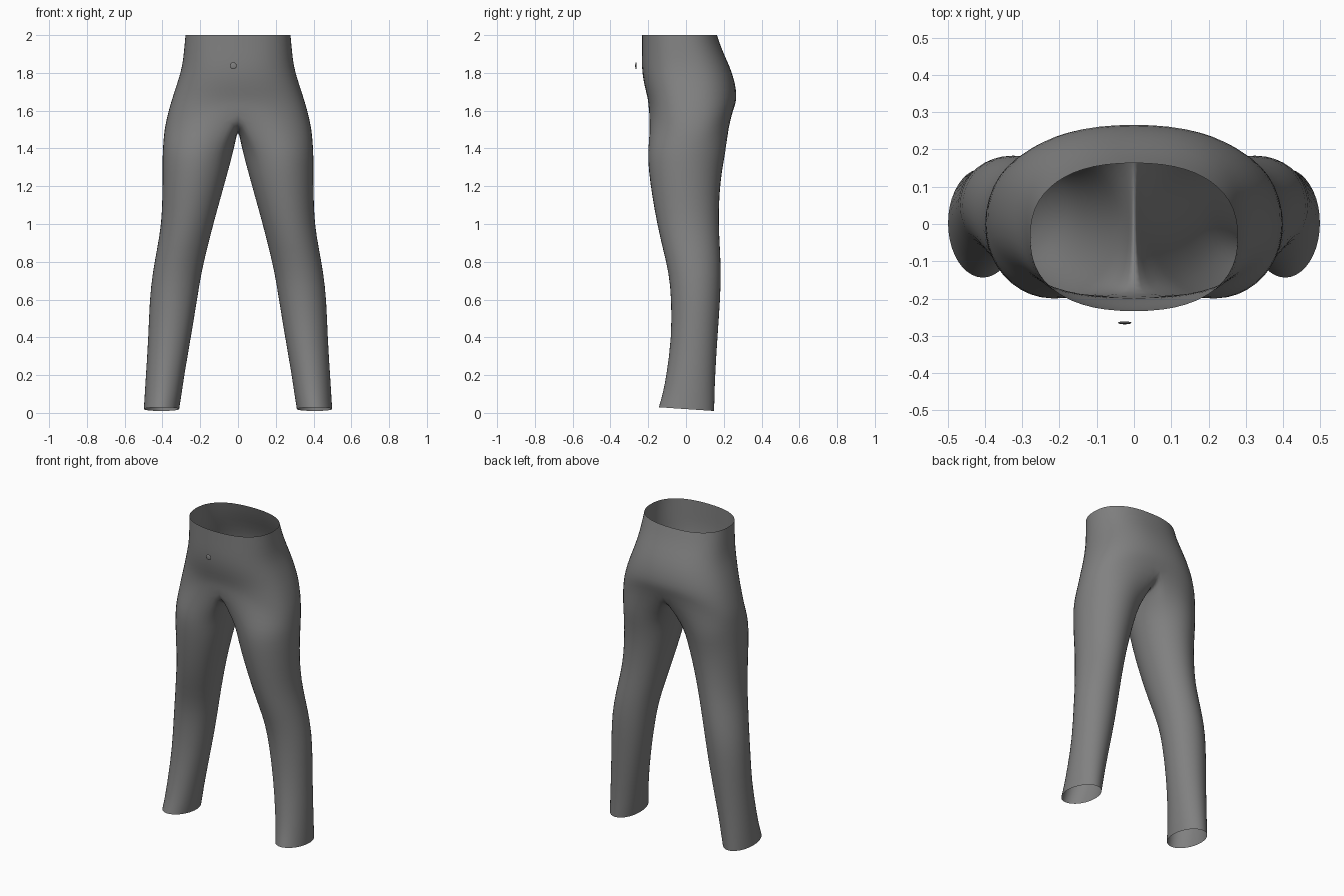
import bpy, bmesh
from math import sin, cos, pi, radians
from mathutils import Vector

cube = bpy.data.objects.get("Cube")
if cube:
    bpy.data.objects.remove(cube, do_unlink=True)


def material(name, value):
    m = bpy.data.materials.new(name)
    m.use_nodes = True
    m.diffuse_color = (value, value, value, 1)
    m.node_tree.nodes["Principled BSDF"].inputs["Base Color"].default_value = m.diffuse_color
    return m


cloth = material("grey cloth", 0.22)

OUTER, INNER = 15, 8      # points round the outside of a leg and along the inseam
SPLIT = radians(125)      # where outside and inseam meet on a leg ring


def power(v, e):
    return (abs(v) ** e) * (1 if v >= 0 else -1)


def hip_arc(z, half_width, front, back, rise=0):
    """Half ring from the front centre, round the side, to the back centre."""
    pts = []
    for i in range(OUTER):
        a = -pi / 2 + pi * i / (OUTER - 1)
        x = half_width * power(cos(a), 0.85) if 0 < i < OUTER - 1 else 0
        y = (front + back) / 2 + (back - front) / 2 * power(sin(a), 0.85)
        pts.append(Vector((x, y, z + rise * abs(sin(a)) ** 3)))
    return pts


def leg_ring(z, outside, inside, front, back, tilt=0):
    """Full ring starting at the front of the inseam."""
    pts = []
    for i in range(OUTER + INNER):
        if i < OUTER:
            a = -SPLIT + 2 * SPLIT * i / (OUTER - 1)
        else:
            a = SPLIT + (2 * pi - 2 * SPLIT) * (i - OUTER + 1) / (INNER + 1)
        pts.append(Vector(((outside + inside) / 2 + (outside - inside) / 2 * cos(a),
                           (front + back) / 2 + (back - front) / 2 * sin(a),
                           z - tilt * sin(a))))
    return pts


# Hips, waist downwards
hips = [hip_arc(2.0, .28, -.235, .165),
        hip_arc(1.92, .287, -.235, .192),
        hip_arc(1.83, .297, -.236, .235),
        hip_arc(1.75, .322, -.226, .261),
        hip_arc(1.66, .352, -.207, .270, .02),
        hip_arc(1.58, .375, -.200, .264, .06)]

# Lowest hip ring, closed by the crotch curve from back to front
crotch = hip_arc(1.5, .392, -.198, .25, .1)
for i in range(INNER):
    a = pi * (i + 1) / (INNER + 1)
    crotch.append(Vector((0, .026 + .215 * cos(a), 1.6 - .1 * sin(a) ** 0.8)))

# Legs, downwards: height, outside, inside, front, back
legs = [leg_ring(*r) for r in (
    (1.38, .402, .025, -.206, .212),
    (1.28, .402, .052, -.200, .192),
    (1.15, .402, .088, -.182, .178),
    (1.0, .407, .130, -.155, .175),
    (.87, .430, .163, -.125, .182),
    (.74, .454, .194, -.092, .187),
    (.6, .470, .216, -.079, .183),
    (.4, .476, .249, -.078, .168),
    (.2, .489, .284, -.105, .156),
    (.1, .495, .298, -.125, .153),
    (.02, .5, .311, -.146, .151, .01))]
blend = [p.lerp(q, .5) for p, q in zip(crotch, legs[0])]

# Trousers: one open half, mirrored and smoothed
bm = bmesh.new()
rows = [[bm.verts.new(p) for p in ring] for ring in hips + [crotch, blend] + legs]
for upper, lower in zip(rows, rows[1:]):
    closed = len(upper) > OUTER
    n = len(upper)
    for i in range(n if closed else OUTER - 1):
        j = (i + 1) % n
        bm.faces.new((upper[i], lower[i], lower[j], upper[j]))
mesh = bpy.data.meshes.new("trousers")
bm.to_mesh(mesh)
bm.free()
mesh.materials.append(cloth)
mesh.shade_smooth()
trousers = bpy.data.objects.new("trousers", mesh)
bpy.context.collection.objects.link(trousers)
mirror = trousers.modifiers.new("Mirror", 'MIRROR')
mirror.use_clip = True
mirror.merge_threshold = 0.0005
smooth = trousers.modifiers.new("Smooth", 'SUBSURF')
smooth.levels = smooth.render_levels = 1

# Waist button, floating just off the front
bpy.ops.mesh.primitive_uv_sphere_add(segments=16, ring_count=8, radius=1,
                                     location=(-.025, -.265, 1.838),
                                     rotation=(pi / 2, 0, 0))
button = bpy.context.object
button.name = "waist_button"
button.scale = (.018, .018, .004)
button.data.materials.append(cloth)
bpy.ops.object.shade_smooth()
